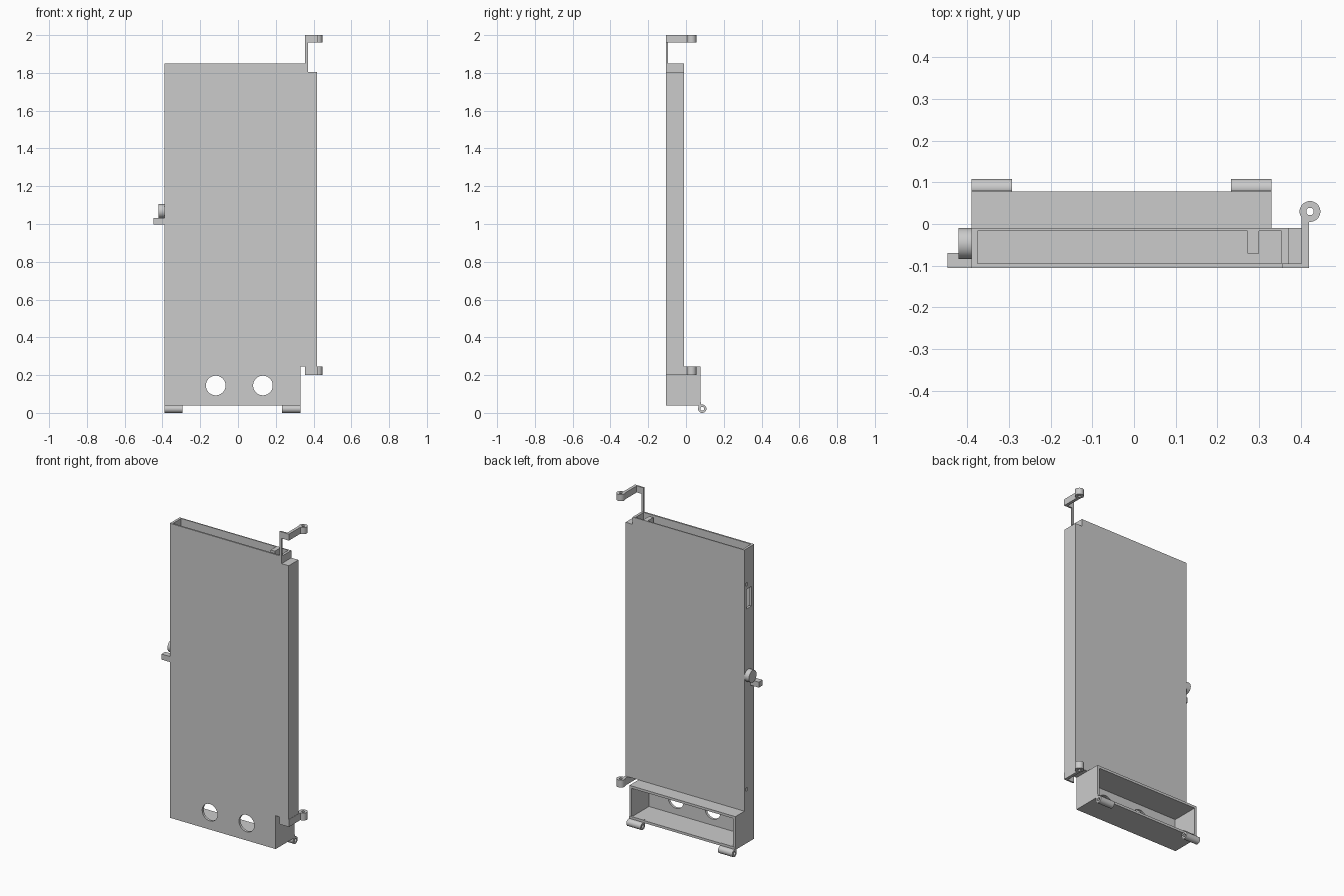
import bpy, bmesh, math
from mathutils import Matrix, Vector

if "Cube" in bpy.data.objects:
    bpy.data.objects.remove(bpy.data.objects["Cube"])

grey = bpy.data.materials.new("plain grey")
grey.diffuse_color = (0.6, 0.6, 0.6, 1)
grey.use_nodes = True
grey.node_tree.nodes["Principled BSDF"].inputs["Base Color"].default_value = grey.diffuse_color


def finish(bm, name):
    bmesh.ops.recalc_face_normals(bm, faces=bm.faces)
    mesh = bpy.data.meshes.new(name)
    bm.to_mesh(mesh)
    bm.free()
    mesh.materials.append(grey)
    ob = bpy.data.objects.new(name, mesh)
    bpy.context.collection.objects.link(ob)
    return ob


def box(name, x0, x1, y0, y1, z0, z1):
    bm = bmesh.new()
    bmesh.ops.create_cube(bm, size=1)
    for v in bm.verts:
        v.co = ((x0 + x1) / 2 + v.co.x * (x1 - x0),
                (y0 + y1) / 2 + v.co.y * (y1 - y0),
                (z0 + z1) / 2 + v.co.z * (z1 - z0))
    return finish(bm, name)


def cylinder(name, center, radius, depth, axis, sides=32):
    bm = bmesh.new()
    rot = Vector((0, 0, 1)).rotation_difference(Vector(axis)).to_matrix().to_4x4()
    bmesh.ops.create_cone(bm, cap_ends=True, segments=sides, radius1=radius,
                          radius2=radius, depth=depth,
                          matrix=Matrix.Translation(center) @ rot)
    return finish(bm, name)


def prism(name, outline, y0, y1):
    """Extrude an x-z outline from y0 to y1."""
    bm = bmesh.new()
    face = bm.faces.new([bm.verts.new((x, y0, z)) for x, z in outline])
    ext = bmesh.ops.extrude_face_region(bm, geom=[face])
    moved = [g for g in ext["geom"] if isinstance(g, bmesh.types.BMVert)]
    bmesh.ops.translate(bm, verts=moved, vec=(0, y1 - y0, 0))
    return finish(bm, name)


def combine(ob, others, operation):
    """Boolean each helper into ob, then discard the helper."""
    for other in others:
        mod = ob.modifiers.new("cut", 'BOOLEAN')
        mod.object = other
        mod.operation = operation
        mod.solver = 'EXACT'
        bpy.context.view_layer.update()
        deps = bpy.context.evaluated_depsgraph_get()
        mesh = bpy.data.meshes.new_from_object(ob.evaluated_get(deps))
        ob.modifiers.clear()
        ob.data = mesh
        bpy.data.objects.remove(other)


def smooth(ob):
    bpy.ops.object.select_all(action='DESELECT')
    ob.select_set(True)
    bpy.context.view_layer.objects.active = ob
    bpy.ops.object.shade_smooth_by_angle(angle=math.radians(30))


FRONT, BACK = -0.105, -0.01

# Tall case with a stepped right shoulder, plus the deeper lower box
case = prism("case", [(-0.39, 0.04), (0.33, 0.04), (0.33, 0.245), (0.418, 0.245),
                      (0.418, 1.805), (0.37, 1.805), (0.37, 1.85), (-0.39, 1.85)],
             FRONT, BACK)
combine(case, [box("lower", -0.39, 0.33, -0.06, 0.078, 0.04, 0.245)], 'UNION')

# Pocket open at the top, compartment open at the back, holes and side slots
combine(case, [
    box("pocket", -0.375, 0.354, -0.095, -0.017, 0.262, 1.95),
    box("compartment", -0.375, 0.315, -0.09, 0.2, 0.055, 0.23),
    cylinder("hole_l", (-0.118, -0.1, 0.145), 0.052, 0.1, (0, 1, 0), 48),
    cylinder("hole_r", (0.132, -0.1, 0.145), 0.052, 0.1, (0, 1, 0), 48),
    box("side_slot", -0.45, -0.37, -0.08, -0.03, 1.48, 1.6),
    box("upper_pin_slot", -0.45, -0.37, -0.04, -0.025, 1.62, 1.64),
    box("lower_pin_slot", -0.45, -0.37, -0.04, -0.025, 0.36, 0.38),
], 'DIFFERENCE')
smooth(case)

# Guide rib inside the pocket
box("guide_rib", 0.272, 0.3, -0.071, -0.016, 0.26, 1.85)

# Upright strip carrying the top hinge arm
box("hinge_upright", 0.355, 0.37, FRONT, -0.095, 1.805, 1.96)

# Side hinge arms with pierced knuckles, top and bottom
for label, z0, z1 in (("upper", 1.96, 2.0), ("lower", 0.2, 0.245)):
    mid = (z0 + z1) / 2
    arm = box(label + "_hinge_arm", 0.355, 0.42, FRONT, -0.095, z0, z1)
    combine(arm, [box("link", 0.402, 0.42, FRONT, 0.03, z0, z1),
                  cylinder("knuckle", (0.422, 0.03, mid), 0.025, z1 - z0, (0, 0, 1))], 'UNION')
    combine(arm, [cylinder("pin", (0.422, 0.03, mid), 0.009, 0.2, (0, 0, 1))], 'DIFFERENCE')
    smooth(arm)

# Bottom hinge knuckles with short tabs to the box
for label, x0, x1 in (("left", -0.39, -0.293), ("right", 0.233, 0.33)):
    mid = ((x0 + x1) / 2, 0.086, 0.022)
    knuckle = cylinder(label + "_bottom_knuckle", mid, 0.022, x1 - x0, (1, 0, 0))
    combine(knuckle, [box("tab", x0, x1, 0.066, 0.08, 0.026, 0.058)], 'UNION')
    combine(knuckle, [cylinder("pin", mid, 0.01, 0.3, (1, 0, 0))], 'DIFFERENCE')
    smooth(knuckle)

# Latch on the left side: round boss and square stop
smooth(cylinder("latch_boss", (-0.405, -0.047, 1.068), 0.037, 0.032, (1, 0, 0)))
box("latch_stop", -0.447, -0.39, FRONT, -0.069, 0.997, 1.031)
